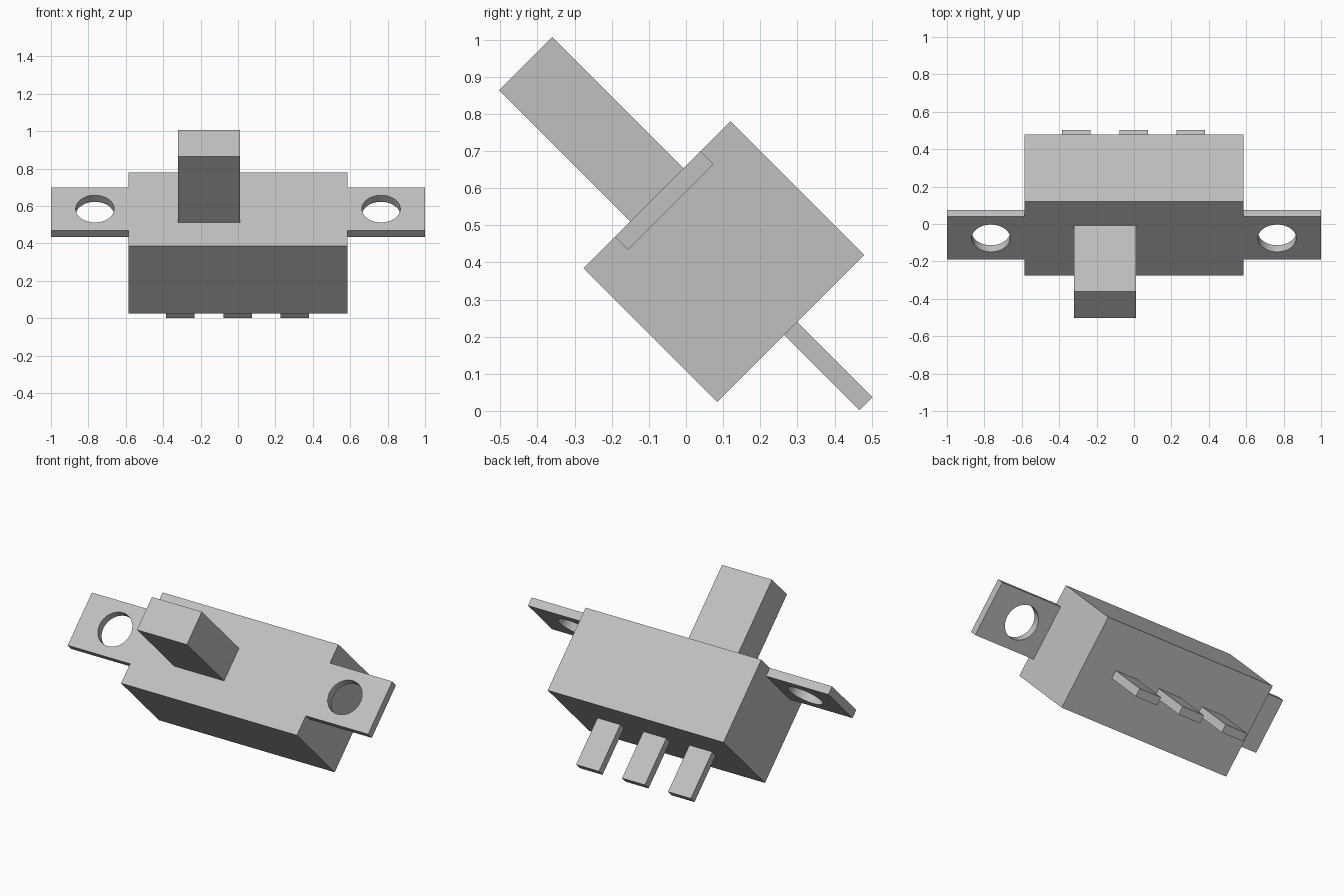
import bpy
import bmesh
from math import radians
from mathutils import Matrix

cube = bpy.data.objects.get("Cube")
if cube:
    bpy.data.objects.remove(cube, do_unlink=True)

TILT = Matrix.Rotation(radians(45), 4, 'X')

grey = bpy.data.materials.new("light_grey")
grey.use_nodes = True
colour = (0.53, 0.53, 0.53, 1)
grey.diffuse_color = colour
grey.node_tree.nodes["Principled BSDF"].inputs["Base Color"].default_value = colour


def add_object(name, bm):
    """Turn a bmesh into a grey object leaning back with the whole switch."""
    mesh = bpy.data.meshes.new(name)
    bm.to_mesh(mesh)
    bm.free()
    mesh.materials.append(grey)
    obj = bpy.data.objects.new(name, mesh)
    bpy.context.collection.objects.link(obj)
    obj.matrix_world = TILT
    return obj


def box(name, x, y, z):
    """Box between (low, high) pairs in the untilted frame."""
    bm = bmesh.new()
    bmesh.ops.create_cube(bm, size=1)
    for v in bm.verts:
        for axis, (low, high) in enumerate((x, y, z)):
            v.co[axis] = high if v.co[axis] > 0 else low
    return add_object(name, bm)


TOP = 0.467
EAR_Y = (0.197, 0.522)

# Housing and sliding lever
box("housing", (-0.585, 0.585), (0.077, 0.636), (-0.042, TOP))
box("slider_lever", (-0.32, 0.012), (0.255, 0.457), (TOP, 0.967))

# Three terminal pins under the housing
for i, side in enumerate(("right", "middle", "left")):
    centre = -0.308 + i * 0.306
    box(f"{side}_pin", (centre - 0.076, centre + 0.076),
        (0.332, 0.381), (-0.329, -0.042))

# Mounting ears, each with a round screw hole
for side, sign in (("right", -1), ("left", 1)):
    ear = box(f"{side}_mounting_ear", sorted((sign * 0.585, sign)),
              EAR_Y, (TOP - 0.05, TOP))
    bm = bmesh.new()
    bmesh.ops.create_cone(bm, cap_ends=True, segments=48, radius1=0.103,
                          radius2=0.103, depth=0.3,
                          matrix=Matrix.Translation((sign * 0.765, sum(EAR_Y) / 2, TOP)))
    cutter = add_object(f"{side}_hole_cutter", bm)
    cutter.hide_render = True
    hole = ear.modifiers.new("screw_hole", 'BOOLEAN')
    hole.operation = 'DIFFERENCE'
    hole.solver = 'EXACT'
    hole.object = cutter

    # Apply the cut, drop the cutter and smooth the hole wall
    bpy.context.view_layer.update()
    cut = ear.evaluated_get(bpy.context.evaluated_depsgraph_get())
    mesh = bpy.data.meshes.new_from_object(cut)
    ear.modifiers.clear()
    ear.data = mesh
    bpy.data.objects.remove(cutter, do_unlink=True)
    bpy.ops.object.select_all(action='DESELECT')
    ear.select_set(True)
    bpy.context.view_layer.objects.active = ear
    bpy.ops.object.shade_smooth_by_angle(angle=radians(30))
